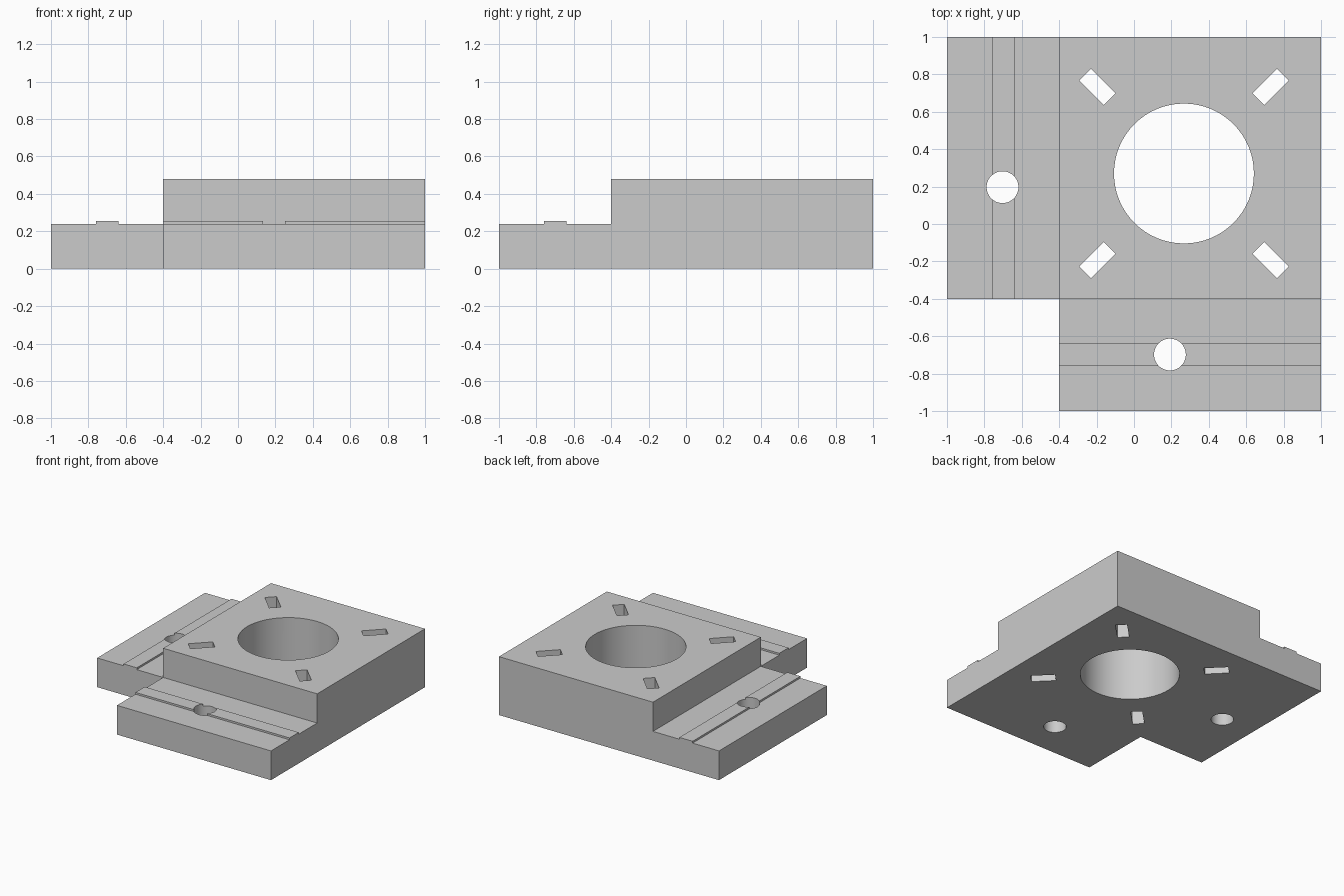
import bpy
import bmesh
from math import pi, radians
from mathutils import Matrix

cube = bpy.data.objects.get("Cube")
if cube:
    bpy.data.objects.remove(cube)

grey = bpy.data.materials.new("plain grey")
grey.use_nodes = True
COLOUR = (0.6, 0.6, 0.6, 1)
grey.diffuse_color = COLOUR
grey.node_tree.nodes["Principled BSDF"].inputs["Base Color"].default_value = COLOUR

INNER = -0.4          # where the ledges meet the block
BLOCK_TOP, LEDGE_TOP, RIDGE_TOP = 0.48, 0.24, 0.255
CENTRE = (0.267, 0.27)  # axis of the large bore


def add_object(name, bm):
    bmesh.ops.recalc_face_normals(bm, faces=bm.faces)
    mesh = bpy.data.meshes.new(name)
    bm.to_mesh(mesh)
    bm.free()
    mesh.materials.append(grey)
    obj = bpy.data.objects.new(name, mesh)
    bpy.context.collection.objects.link(obj)
    return obj


def prism(name, profile, depth, matrix=Matrix()):
    """Extrude a flat outline along its local z, then place it."""
    bm = bmesh.new()
    face = bm.faces.new([bm.verts.new((x, y, 0)) for x, y in profile])
    out = bmesh.ops.extrude_face_region(bm, geom=[face])
    verts = [v for v in out["geom"] if isinstance(v, bmesh.types.BMVert)]
    bmesh.ops.translate(bm, verts=verts, vec=(0, 0, depth))
    bm.transform(matrix)
    return add_object(name, bm)


def round_cutter(name, x, y, radius):
    bm = bmesh.new()
    bmesh.ops.create_cone(bm, cap_ends=True, segments=64, radius1=radius, radius2=radius,
                          depth=2, matrix=Matrix.Translation((x, y, 0)))
    return add_object(name, bm)


def slot_cutter(name, x, y, angle):
    bm = bmesh.new()
    place = Matrix.Translation((x, y, 0)) @ Matrix.Rotation(angle, 4, "Z")
    bmesh.ops.create_cube(bm, matrix=place @ Matrix.Diagonal((0.185, 0.088, 2, 1)))
    return add_object(name, bm)


def combine(body, other, operation):
    """Apply a boolean, then drop the helper."""
    mod = body.modifiers.new(operation.lower(), "BOOLEAN")
    mod.operation, mod.solver, mod.object = operation, "EXACT", other
    bpy.context.view_layer.objects.active = body
    bpy.ops.object.modifier_apply(modifier=mod.name)
    bpy.data.objects.remove(other)


# Raised square block
square = [(INNER, INNER), (1, INNER), (1, 1), (INNER, 1)]
body = prism("mounting_block", square, BLOCK_TOP)

# Two ledges sharing one section, each with a low ridge along it
section = [(-1, 0), (INNER, 0), (INNER, LEDGE_TOP), (-0.64, LEDGE_TOP), (-0.64, RIDGE_TOP),
           (-0.76, RIDGE_TOP), (-0.76, LEDGE_TOP), (-1, LEDGE_TOP)]
right_place = Matrix.Translation((0, 1, 0)) @ Matrix.Rotation(pi / 2, 4, "X")
swap_xy = Matrix(((0, 1, 0, 0), (1, 0, 0, 0), (0, 0, 1, 0), (0, 0, 0, 1)))
combine(body, prism("right_ledge", section, 1 - INNER, right_place), "UNION")
combine(body, prism("front_ledge", section, 1 - INNER, swap_xy @ right_place), "UNION")

# Large bore and the two ledge holes
for hole in ((*CENTRE, 0.374), (-0.703, 0.197, 0.085), (0.192, -0.698, 0.085)):
    combine(body, round_cutter("hole_cutter", *hole), "DIFFERENCE")

# Four diagonal slots around the bore
for sx in (-1, 1):
    for sy in (-1, 1):
        cutter = slot_cutter("slot_cutter", CENTRE[0] + 0.463 * sx, CENTRE[1] + 0.463 * sy,
                             radians(45 * sx * sy))
        combine(body, cutter, "DIFFERENCE")

# Smooth bore walls, crisp edges
bpy.ops.object.select_all(action="DESELECT")
body.select_set(True)
bpy.context.view_layer.objects.active = body
bpy.ops.object.shade_smooth_by_angle(angle=radians(30))
